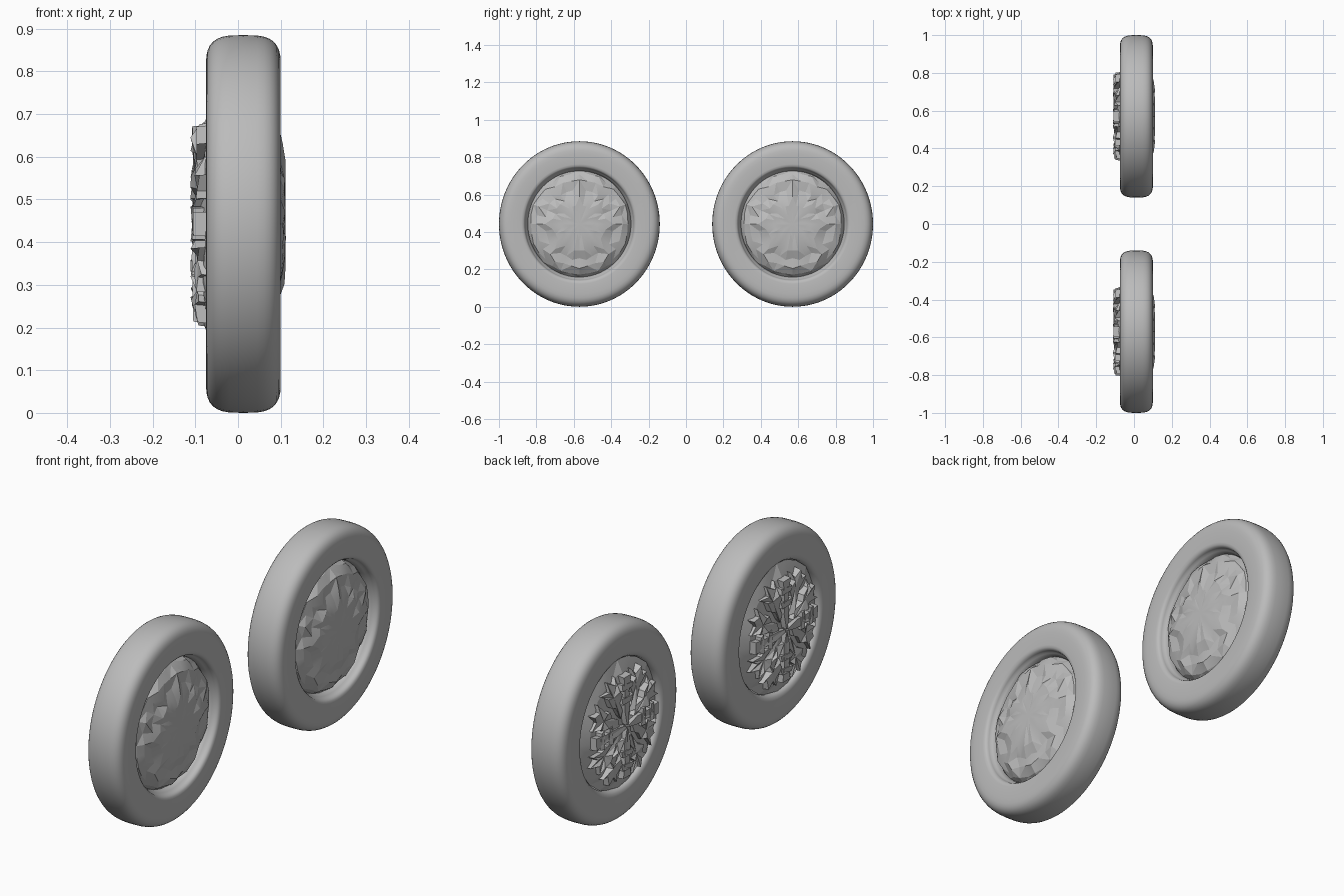
import bpy, bmesh, math, random
from math import sin, cos, pi

if "Cube" in bpy.data.objects:
    bpy.data.objects.remove(bpy.data.objects["Cube"])

RZ, RY = 0.4425, 0.43           # tyre radius in height and in length
SQ = RY / RZ                    # slight squash of the round parts
CY = 0.57                       # distance of each wheel from the middle

grey = bpy.data.materials.new("plain_grey")
grey.diffuse_color = (0.5, 0.5, 0.5, 1)
grey.use_nodes = True
grey.node_tree.nodes["Principled BSDF"].inputs["Base Color"].default_value = grey.diffuse_color


def polar(x, r, a):
    return (x, r * cos(a) * SQ, r * sin(a))


def finish(name, bm, y, angle):
    bmesh.ops.recalc_face_normals(bm, faces=bm.faces)
    me = bpy.data.meshes.new(name)
    bm.to_mesh(me)
    bm.free()
    me.materials.append(grey)
    me.shade_smooth()
    me.set_sharp_from_angle(angle=math.radians(angle))
    ob = bpy.data.objects.new(name, me)
    ob.location = (0, y, RZ)
    bpy.context.collection.objects.link(ob)


def lathe(bm, profile, n):
    rings = [[bm.verts.new(polar(x, r, 2 * pi * i / n)) for i in range(n)] for x, r in profile]
    for k in range(len(rings)):
        a, b = rings[k], rings[(k + 1) % len(rings)]
        for i in range(n):
            j = (i + 1) % n
            bm.faces.new((a[i], a[j], b[j], b[i]))


def tyre_profile():
    # rounded tread between two flat side walls
    pts = []
    for i in range(17):
        t = pi * i / 16
        c, s = cos(t), sin(t)
        x = 0.0125 + 0.0875 * math.copysign(abs(c) ** 0.6, c)
        pts.append((x, 0.375 + 0.0675 * s ** 0.75 if s > 1e-6 else 0.375))
    # back lip, inner barrel, front lip with a groove
    pts += [(-0.075, 0.315), (-0.071, 0.300), (-0.06, 0.290), (-0.03, 0.286),
            (0.045, 0.283), (0.06, 0.287), (0.070, 0.292), (0.075, 0.297),
            (0.084, 0.299), (0.092, 0.302), (0.098, 0.309), (0.10, 0.320)]
    return pts


def crumpled_cover(bm):
    # domed disc of uneven facets, mirrored left to right
    rnd = random.Random(4)
    n = 32
    rings = [(0.05, 0.111, 0.001), (0.10, 0.110, 0.002), (0.145, 0.106, 0.005),
             (0.19, 0.094, 0.008), (0.235, 0.083, 0.009), (0.27, 0.068, 0.006),
             (0.286, 0.045, 0.0)]
    prev = None
    centre = bm.verts.new((0.111, 0, 0))
    for r, x, amp in rings:
        jit = [(rnd.uniform(-1, 1), rnd.uniform(-1, 1)) for _ in range(n // 2 + 1)]
        ring = []
        for i in range(n):
            k = i if i <= n // 2 else n - i
            dx, dr = jit[k]
            rise = 0.003 if i % 8 == 0 and 0.1 < r < 0.25 else 0
            a = 2 * pi * i / n + pi / 2
            ring.append(bm.verts.new(polar(min(0.112, x + dx * amp + rise), r + dr * amp, a)))
        for i in range(n):
            j = (i + 1) % n
            if prev is None:
                bm.faces.new((centre, ring[i], ring[j]))
            elif (i + len(prev)) % 2:
                bm.faces.new((prev[i], ring[i], ring[j]))
                bm.faces.new((prev[i], ring[j], prev[j]))
            else:
                bm.faces.new((prev[i], ring[i], prev[j]))
                bm.faces.new((ring[i], ring[j], prev[j]))
        prev = ring


def slab(bm, outline, tops, base):
    # solid piece from an outline of (radius, angle) with its own height per corner
    low = [bm.verts.new(polar(base, r, a)) for r, a in outline]
    top = [bm.verts.new(polar(x, r * 0.98, a)) for (r, a), x in zip(outline, tops)]
    mr = sum(r for r, a in outline) / len(outline)
    ma = sum(a for r, a in outline) / len(outline)
    mid = bm.verts.new(polar(sum(tops) / len(tops) + 0.004, mr, ma))
    n = len(outline)
    for i in range(n):
        j = (i + 1) % n
        bm.faces.new((low[i], low[j], top[j], top[i]))
        bm.faces.new((top[i], top[j], mid))
    bm.faces.new(low)


def broken_plates(bm):
    rnd = random.Random(9)
    u = rnd.uniform
    for k in range(4):
        axis = k * pi / 2
        # ragged wedges, two in each quarter
        for side in (0.30, 0.50):
            c = axis + side * pi - pi / 6.5
            w = 0.24
            outline = [(0.055, c - w * 0.6), (0.10, c - w), (0.145, c - w * 0.7),
                       (0.17, c - w * 1.1), (0.215, c - w * 0.75), (0.245, c - w * 0.95),
                       (0.225, c - 0.06), (0.262, c + 0.02), (0.228, c + w * 0.55),
                       (0.25, c + w), (0.19, c + w * 0.7), (0.165, c + w * 1.1),
                       (0.12, c + w * 0.7), (0.08, c + w)]
            tops = [-0.112 + u(0, 0.024) + (0.012 if r > 0.24 else 0) for r, a in outline]
            slab(bm, outline, tops, -0.055)
        # straight arm of the cross
        arm = [(0.01, axis - 0.6), (0.08, axis - 0.24), (0.16, axis - 0.11), (0.235, axis - 0.12),
               (0.235, axis + 0.12), (0.16, axis + 0.11), (0.08, axis + 0.24), (0.01, axis + 0.6)]
        slab(bm, arm, [-0.109 + u(0, 0.006) for _ in arm], -0.06)
        # short barbs across the arm
        for r in (0.12, 0.18):
            d = 0.042 / r
            barb = [(r, axis - d), (r + 0.025, axis - d * 0.8), (r + 0.018, axis + d * 0.8), (r - 0.006, axis + d)]
            slab(bm, barb, [-0.111, -0.105, -0.108, -0.104], -0.06)


def backing(bm):
    # uneven sheet behind the plates
    rnd = random.Random(2)
    n, prev = 24, None
    centre = bm.verts.new((-0.085, 0, 0))
    for r, x in ((0.09, -0.085), (0.17, -0.082), (0.235, -0.078), (0.288, -0.055)):
        ring = [bm.verts.new(polar(x + rnd.uniform(-0.008, 0.008), r, 2 * pi * i / n)) for i in range(n)]
        for i in range(n):
            j = (i + 1) % n
            if prev is None:
                bm.faces.new((centre, ring[i], ring[j]))
            else:
                bm.faces.new((prev[i], ring[i], ring[j]))
                bm.faces.new((prev[i], ring[j], prev[j]))
        prev = ring


for label, y in (("front", -CY), ("rear", CY)):
    bm = bmesh.new()
    lathe(bm, tyre_profile(), 96)
    finish(label + "_tyre", bm, y, 40)
    bm = bmesh.new()
    crumpled_cover(bm)
    finish(label + "_wheel_cover", bm, y, 12)
    bm = bmesh.new()
    backing(bm)
    finish(label + "_wheel_backing", bm, y, 12)
    bm = bmesh.new()
    broken_plates(bm)
    finish(label + "_broken_plates", bm, y, 12)
